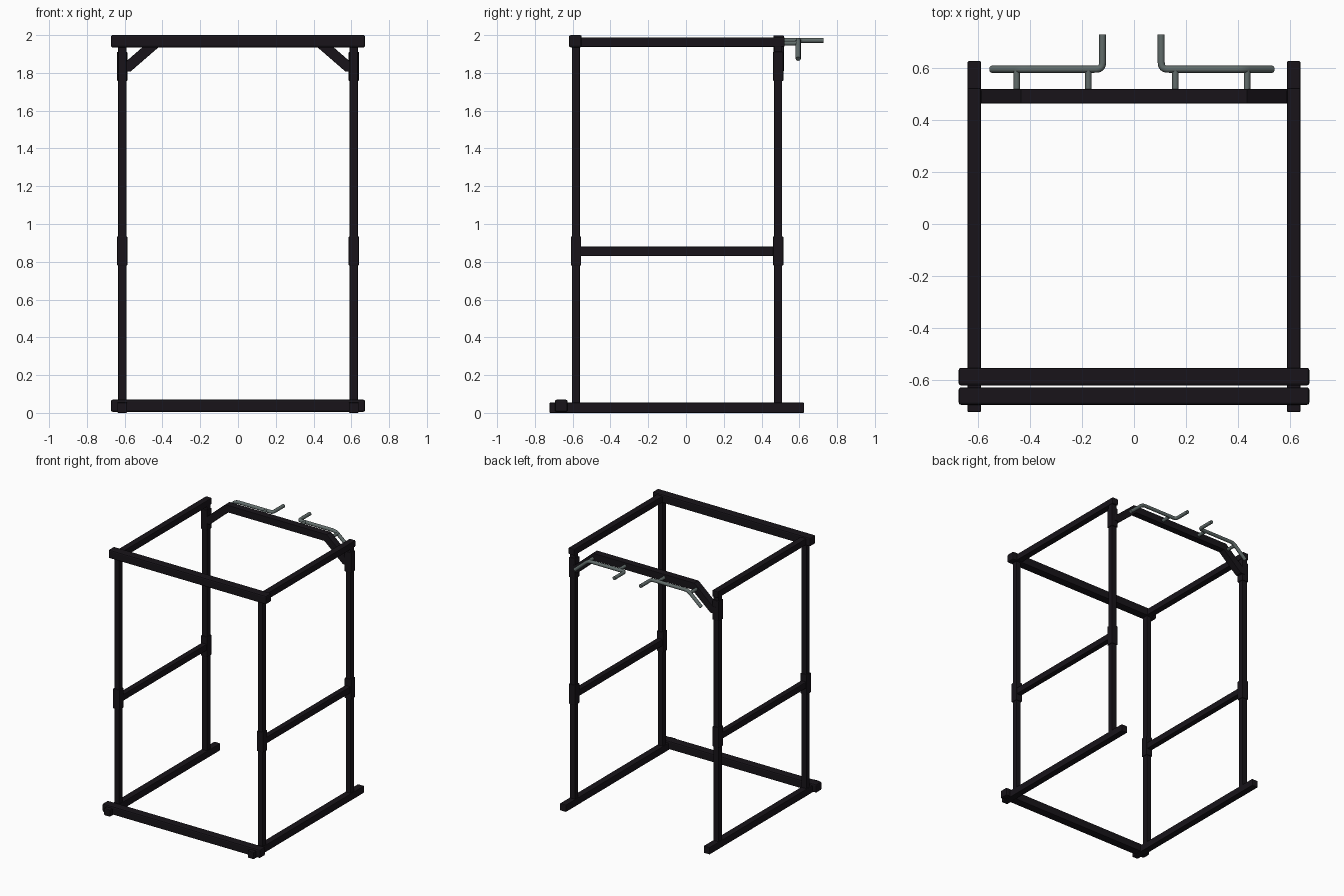
import bpy, bmesh
from math import radians
from mathutils import Vector

if "Cube" in bpy.data.objects:
    bpy.data.objects.remove(bpy.data.objects["Cube"])


def material(name, color):
    m = bpy.data.materials.new(name)
    m.diffuse_color = (*color, 1)
    m.use_nodes = True
    m.node_tree.nodes["Principled BSDF"].inputs["Base Color"].default_value = m.diffuse_color
    return m


BLACK = material("black_steel", (0.009, 0.007, 0.010))
GREY = material("grip_steel", (0.12, 0.15, 0.145))


def finish(name, bm, mat, bevel=0):
    bmesh.ops.recalc_face_normals(bm, faces=bm.faces)
    me = bpy.data.meshes.new(name)
    bm.to_mesh(me)
    bm.free()
    ob = bpy.data.objects.new(name, me)
    bpy.context.collection.objects.link(ob)
    me.materials.append(mat)
    if bevel:
        mod = ob.modifiers.new("bevel", 'BEVEL')
        mod.width, mod.segments, mod.limit_method = bevel, 2, 'ANGLE'
        mod.angle_limit = radians(60)
    return ob


def box(name, x, y, z, bevel=0.005):
    """Square tube given by its (min, max) extents."""
    bm = bmesh.new()
    bmesh.ops.create_cube(bm, size=1)
    for v in bm.verts:
        v.co = Vector([(a + b) / 2 + c * (b - a) for (a, b), c in zip((x, y, z), v.co)])
    return finish(name, bm, BLACK, bevel)


def around(c, w):
    return (c - w / 2, c + w / 2)


def tube(name, points, radius, fillet=0.025):
    """Round bar along a polyline with rounded corners."""
    pts = [Vector(p) for p in points]
    path = [pts[0]]
    for a, b, c in zip(pts, pts[1:], pts[2:]):
        p, q = b + (a - b).normalized() * fillet, b + (c - b).normalized() * fillet
        path += [p * (1 - t) ** 2 + b * 2 * t * (1 - t) + q * t * t for t in (0, .25, .5, .75, 1)]
    path.append(pts[-1])
    cu = bpy.data.curves.new(name, 'CURVE')
    cu.dimensions = '3D'
    cu.bevel_depth, cu.bevel_resolution, cu.use_fill_caps = radius, 3, True
    sp = cu.splines.new('POLY')
    sp.points.add(len(path) - 1)
    for s, p in zip(sp.points, path):
        s.co = (*p, 1)
    tmp = bpy.data.objects.new(name, cu)
    bpy.context.collection.objects.link(tmp)
    bpy.context.view_layer.update()
    bm = bmesh.new()
    bm.from_mesh(tmp.to_mesh())
    tmp.to_mesh_clear()
    bpy.data.objects.remove(tmp)
    ob = finish(name, bm, GREY)
    bpy.context.view_layer.objects.active = ob
    bpy.ops.object.select_all(action='DESELECT')
    ob.select_set(True)
    bpy.ops.object.shade_smooth_by_angle(angle=radians(50))


PX, FY, RY = 0.613, -0.583, 0.488   # post centres
for side, s in (("left", -1), ("right", 1)):
    x = s * PX
    # rails running front to back
    box(side + "_base_rail", around(x, 0.052), (-0.722, 0.625), (0, 0.055))
    box(side + "_middle_rail", around(x, 0.044), (FY, RY), (0.83, 0.88))
    box(side + "_top_rail", around(x, 0.05), (FY, 0.522), (1.938, 1.988))
    # posts with sleeves at the joints
    for end, y in (("front", FY), ("rear", RY)):
        box(f"{side}_{end}_post", around(x, 0.043), around(y, 0.043), (0.03, 1.96), 0.004)
        box(f"{side}_{end}_middle_sleeve", around(x, 0.054), around(y, 0.054), (0.78, 0.935), 0.004)
    box(side + "_rear_top_sleeve", around(x, 0.054), around(RY, 0.054), (1.757, 1.912), 0.004)

# front cross bars
box("front_top_crossbar", (-0.673, 0.673), (-0.62, -0.552), (1.935, 2.0), 0.009)
box("front_base_crossbar", (-0.673, 0.673), (-0.694, -0.627), (0.006, 0.07), 0.009)

# rear cranked crossbar: profile in xz, extruded in y
half = [(0.613, 1.807), (0.569, 1.807), (0.412, 1.943), (0.433, 1.999), (0.592, 1.861), (0.613, 1.861)]
bm = bmesh.new()
loop = half[:3] + [(-x, z) for x, z in half[2::-1]] + [(-x, z) for x, z in half[:2:-1]] + half[3:]
face = bm.faces.new([bm.verts.new((x, 0.463, z)) for x, z in loop])
ext = bmesh.ops.extrude_face_region(bm, geom=[face])["geom"]
bmesh.ops.translate(bm, vec=(0, 0.055, 0), verts=[v for v in ext if isinstance(v, bmesh.types.BMVert)])
finish("rear_cranked_crossbar", bm, BLACK, 0.004)

# pull-up grips and their standoffs
for side, s in (("left", -1), ("right", 1)):
    gx = lambda d: -0.008 + s * d
    GY, GZ, R = 0.594, 1.972, 0.0135
    tube(side + "_pullup_grip", [(gx(0.1125), 0.727, GZ), (gx(0.1125), GY, GZ),
                                 (gx(0.425), GY, GZ), (gx(0.539), GY, 1.874)], R)
    for part, d, z in (("inner", 0.167, GZ), ("outer", 0.442, 1.957)):
        tube(f"{side}_{part}_standoff", [(gx(d), 0.50, z), (gx(d), GY, z)], 0.0125)
